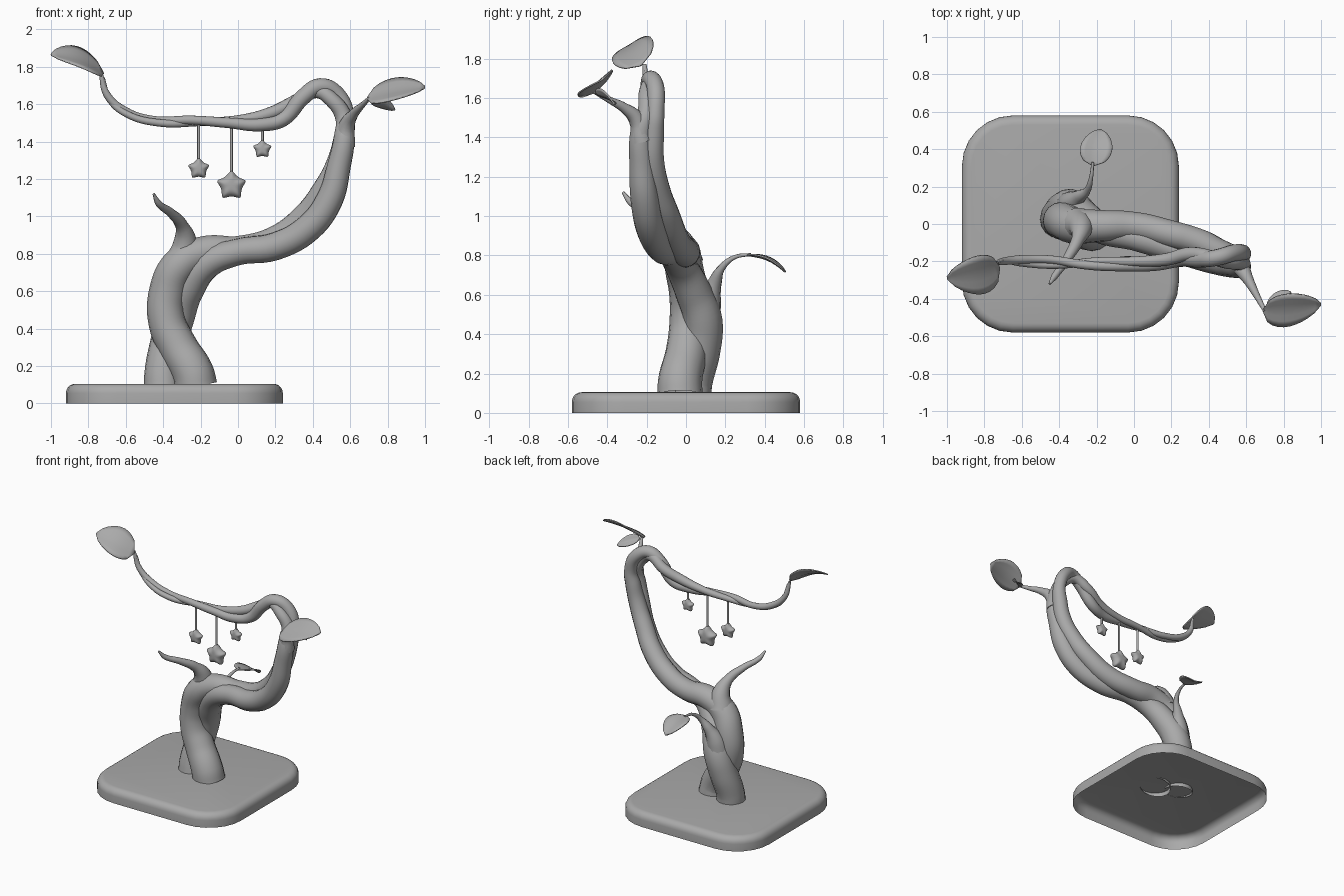
import bpy, bmesh, math
from mathutils import Vector

cube = bpy.data.objects.get("Cube")
if cube:
    bpy.data.objects.remove(cube, do_unlink=True)

grey = bpy.data.materials.new("plain_grey")
grey.use_nodes = True
tone = (0.4, 0.4, 0.4, 1)
grey.diffuse_color = tone
grey.node_tree.nodes["Principled BSDF"].inputs["Base Color"].default_value = tone


def link(name, mesh):
    obj = bpy.data.objects.new(name, mesh)
    bpy.context.collection.objects.link(obj)
    mesh.materials.clear()
    mesh.materials.append(grey)
    return obj


def smooth(obj, angle=50):
    bpy.ops.object.select_all(action='DESELECT')
    obj.select_set(True)
    bpy.context.view_layer.objects.active = obj
    bpy.ops.object.shade_smooth_by_angle(angle=math.radians(angle))


def from_bmesh(name, bm):
    mesh = bpy.data.meshes.new(name)
    bm.to_mesh(mesh)
    bm.free()
    return link(name, mesh)


def limb(name, points, sides=4, capped=True):
    """Tapered round tube through (x, y, z, radius) points."""
    curve = bpy.data.curves.new(name, 'CURVE')
    curve.dimensions = '3D'
    curve.bevel_depth = 1
    curve.bevel_resolution = sides
    curve.resolution_u = 6
    curve.use_fill_caps = capped
    spline = curve.splines.new('BEZIER')
    spline.bezier_points.add(len(points) - 1)
    for bp, (x, y, z, r) in zip(spline.bezier_points, points):
        bp.co, bp.radius = (x, y, z), r
        bp.handle_left_type = bp.handle_right_type = 'AUTO'
    temp = bpy.data.objects.new(name, curve)
    bpy.context.collection.objects.link(temp)
    bpy.context.view_layer.update()
    mesh = bpy.data.meshes.new_from_object(
        temp.evaluated_get(bpy.context.evaluated_depsgraph_get()))
    bpy.data.objects.remove(temp, do_unlink=True)
    smooth(link(name, mesh))


def leaf(name, base, tip, side, arch):
    """Thin pointed blade, cupped along its midrib."""
    base, tip, side = Vector(base), Vector(tip), Vector(side)
    normal = (tip - base).cross(side).normalized()
    if normal.z < 0:
        normal.negate()
    bm = bmesh.new()
    rows = []
    for i in range(11):
        s = i / 10
        width = math.sin(math.pi * s ** 0.78) ** 0.6 if 0 < i < 10 else 0.06
        mid = base.lerp(tip, s) + normal * arch * math.sin(math.pi * s)
        rows.append([bm.verts.new(mid + side * width * t / 3
                                  + normal * 0.012 * width * abs(t) / 3)
                     for t in range(-3, 4)])
    for a, b in zip(rows, rows[1:]):
        for j in range(6):
            bm.faces.new((a[j], a[j + 1], b[j + 1], b[j]))
    bmesh.ops.recalc_face_normals(bm, faces=bm.faces)
    obj = from_bmesh(name, bm)
    solid = obj.modifiers.new("thickness", 'SOLIDIFY')
    solid.thickness, solid.offset = 0.008, 0
    smooth(obj)


def star(name, x, y, z, radius):
    """Puffy five-pointed star facing the front."""
    bm = bmesh.new()
    depth = radius * 0.42
    rings = []
    for dy, scale in ((-depth, 0.7), (0, 1.1), (depth, 0.7)):
        ring = []
        for k in range(10):
            r = radius * scale * (1.22 if k % 2 == 0 else 0.57)
            a = math.pi / 2 + k * math.pi / 5
            ring.append(bm.verts.new((x + r * math.cos(a), y + dy, z + r * math.sin(a))))
        rings.append(ring)
    for a, b in zip(rings, rings[1:]):
        for k in range(10):
            bm.faces.new((a[k], a[(k + 1) % 10], b[(k + 1) % 10], b[k]))
    for ring, dy in ((rings[0], -depth), (rings[2], depth)):
        hub = bm.verts.new((x, y + dy * 1.1, z))
        for k in range(10):
            bm.faces.new((ring[k], ring[(k + 1) % 10], hub))
    bmesh.ops.recalc_face_normals(bm, faces=bm.faces)
    obj = from_bmesh(name, bm)
    obj.modifiers.new("round", 'SUBSURF').levels = 2
    obj.modifiers["round"].render_levels = 2
    smooth(obj, 180)


# Base: rounded corners and upper rim, a shell left open underneath
bm = bmesh.new()
bmesh.ops.create_cube(bm, size=1)
for v in bm.verts:
    v.co = (v.co.x * 1.16 - 0.34, v.co.y * 1.16, v.co.z * 0.105 + 0.0525)
upright = [e for e in bm.edges if abs(e.verts[0].co.z - e.verts[1].co.z) > 0.05]
bmesh.ops.bevel(bm, geom=upright, offset=0.27, segments=6, profile=0.5, affect='EDGES')
rim = [e for e in bm.edges if all(v.co.z > 0.1 for v in e.verts)]
bmesh.ops.bevel(bm, geom=rim, offset=0.05, segments=5, profile=0.5, affect='EDGES')
bmesh.ops.recalc_face_normals(bm, faces=bm.faces)
underside = [f for f in bm.faces if f.normal.z < -0.9]
bmesh.ops.delete(bm, geom=underside, context='FACES_ONLY')
smooth(from_bmesh("base_shell", bm), 40)

# Two strands winding round each other from root to branch tip
limb("trunk_strand_front", [
    (-.225, -.03, .09, .115), (-.24, -.03, .16, .112), (-.32, .0, .3, .105),
    (-.38, .015, .44, .1), (-.375, .015, .6, .1), (-.31, -.01, .74, .097),
    (-.18, -.01, .81, .085), (0, -.01, .82, .075), (.2, -.055, .875, .074),
    (.36, -.1, 1.0, .07), (.455, -.145, 1.13, .066), (.53, -.17, 1.28, .06),
    (.565, -.165, 1.42, .054), (.578, -.155, 1.53, .045), (.53, -.155, 1.65, .045),
    (.44, -.18, 1.695, .044), (.35, -.19, 1.64, .043), (.24, -.19, 1.52, .04),
    (.12, -.215, 1.49, .035), (-.05, -.225, 1.5, .028), (-.25, -.22, 1.515, .024),
    (-.45, -.19, 1.515, .022), (-.6, -.19, 1.56, .024), (-.7, -.2, 1.65, .02),
    (-.735, -.21, 1.77, .01)], 6, False)
limb("trunk_strand_back", [
    (-.4, .025, .09, .103), (-.4, .035, .16, .1), (-.37, .075, .32, .1),
    (-.33, .085, .47, .1), (-.27, .035, .62, .093), (-.16, -.03, .75, .08),
    (0, -.07, .81, .071), (.2, -.125, .84, .075), (.38, -.18, .94, .075),
    (.49, -.21, 1.09, .072), (.54, -.225, 1.27, .063), (.568, -.228, 1.42, .056),
    (.565, -.2, 1.53, .046), (.5, -.2, 1.625, .04), (.42, -.18, 1.67, .038),
    (.3, -.16, 1.61, .037), (.17, -.19, 1.55, .034), (.0, -.2, 1.515, .026),
    (-.2, -.2, 1.505, .022), (-.42, -.22, 1.5, .02), (-.6, -.21, 1.55, .018),
    (-.69, -.195, 1.63, .016), (-.72, -.205, 1.74, .008)], 6, False)

# Side branches
limb("front_spur", [
    (-.3, .0, .76, .09), (-.283, -.02, .86, .065), (-.3, -.085, .95, .035),
    (-.36, -.19, 1.02, .024), (-.425, -.28, 1.07, .018), (-.45, -.32, 1.12, .007)])
limb("back_twig", [
    (-.34, .085, .44, .095), (-.33, .11, .56, .07), (-.295, .143, .655, .038),
    (-.25, .18, .735, .019), (-.23, .245, .79, .011), (-.22, .33, .805, .007)])
limb("left_twig", [
    (.57, -.225, 1.38, .057), (.583, -.25, 1.49, .042), (.62, -.315, 1.55, .026),
    (.66, -.39, 1.59, .017), (.7, -.465, 1.63, .01)])

# Leaves
leaf("right_leaf", (-.72, -.23, 1.765), (-1, -.29, 1.865), (-.02, .1, .06), .03)
leaf("left_leaf", (.69, -.46, 1.63), (1, -.43, 1.69), (.01, .088, .06), .015)
leaf("left_small_leaf", (.71, -.455, 1.62), (.84, -.365, 1.57), (.012, -.03, .03), .01)
leaf("back_leaf", (-.22, .31, .8), (-.18, .505, .715), (.085, -.01, 0), .02)

# Hanging stars on cords
for name, x, top, z, r in (("right", -.21, 1.5, 1.255, .062),
                           ("middle", -.035, 1.49, 1.165, .085),
                           ("left", .13, 1.47, 1.36, .054)):
    limb(name + "_cord", [(x, -.21, top, .008), (x, -.21, z, .008)], 2)
    star(name + "_star", x, -.21, z, r)
